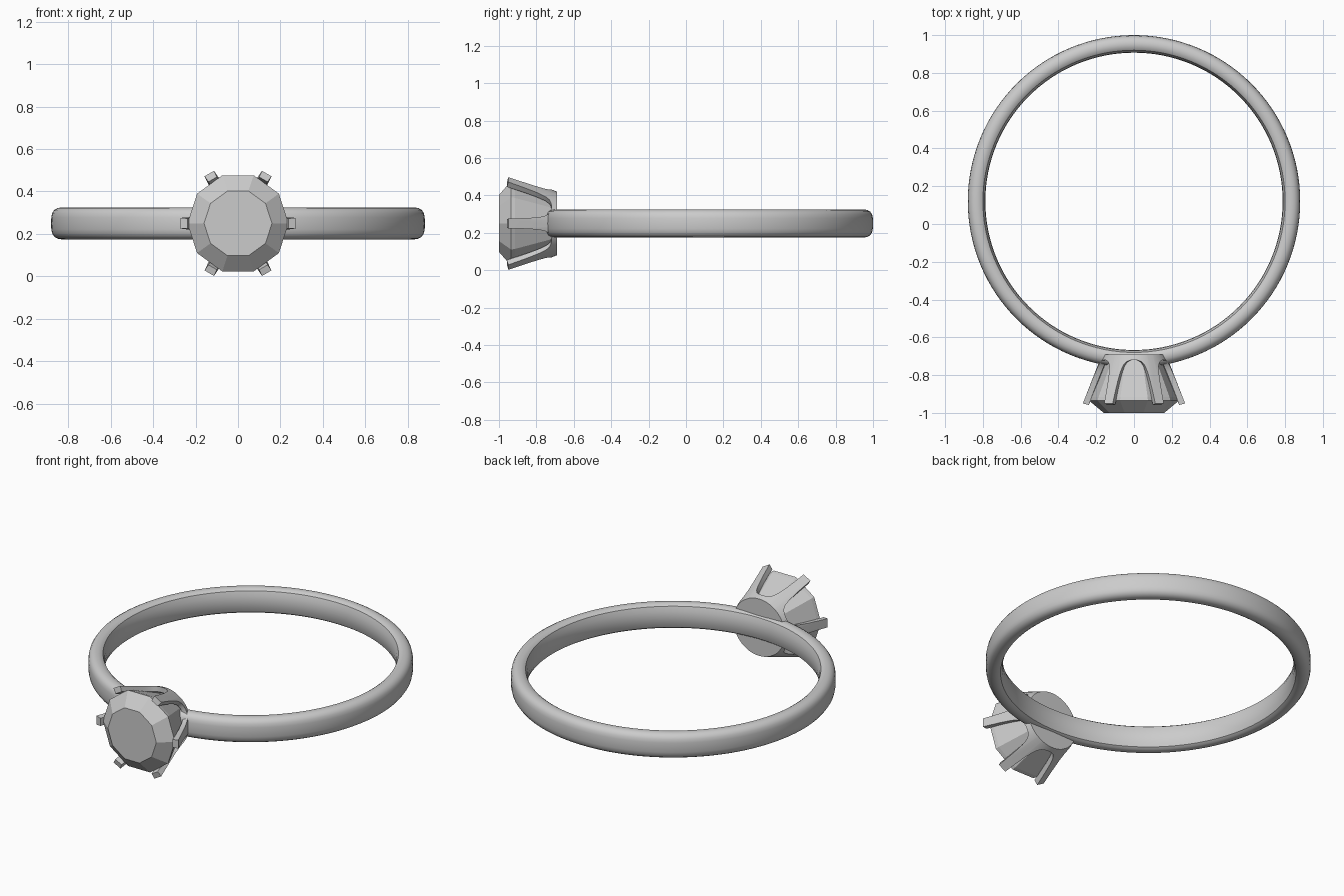
import bpy, math

if "Cube" in bpy.data.objects:
    bpy.data.objects.remove(bpy.data.objects["Cube"])

metal = bpy.data.materials.new("light grey")
metal.diffuse_color = (0.6, 0.6, 0.6, 1)
metal.use_nodes = True
metal.node_tree.nodes["Principled BSDF"].inputs["Base Color"].default_value = metal.diffuse_color


def add(name, verts, faces, smooth=None):
    me = bpy.data.meshes.new(name)
    me.from_pydata(verts, [], faces)
    me.materials.append(metal)
    ob = bpy.data.objects.new(name, me)
    bpy.context.collection.objects.link(ob)
    bpy.ops.object.select_all(action='DESELECT')
    ob.select_set(True)
    bpy.context.view_layer.objects.active = ob
    bpy.ops.object.mode_set(mode='EDIT')
    bpy.ops.mesh.select_all(action='SELECT')
    bpy.ops.mesh.normals_make_consistent(inside=False)
    bpy.ops.object.mode_set(mode='OBJECT')
    if smooth:
        bpy.ops.object.shade_smooth_by_angle(angle=math.radians(smooth))
    return ob


def loft(rings, closed=False):
    """Quads between successive rings of equal length."""
    n, m = len(rings[0]), len(rings)
    verts = [v for ring in rings for v in ring]
    faces = []
    for i in range(m if closed else m - 1):
        a, b = i * n, (i + 1) % m * n
        faces += [(a + k, a + (k + 1) % n, b + (k + 1) % n, b + k) for k in range(n)]
    return verts, faces


def front_point(r, deg, y):
    a = math.radians(deg)
    return (r * math.cos(a), y, 0.25 + r * math.sin(a))


# Band: comfort-fit D section turned around a vertical axis
half = [(0.787, 0), (0.790, 0.035), (0.800, 0.063), (0.813, 0.072), (0.832, 0.075),
        (0.850, 0.072), (0.865, 0.063), (0.875, 0.048), (0.879, 0.028), (0.880, 0)]
section = half + [(r, -z) for r, z in half[-2:0:-1]]
SEG = 128
rings = []
for i in range(SEG):
    a = 2 * math.pi * i / SEG
    rings.append([(r * math.cos(a), 0.12 + r * math.sin(a), 0.25 + z) for r, z in section])
add("band", *loft(rings, True), smooth=32)

# Stone: ten-sided table, girdle and tapering pavilion
profile = [(0.16, -1.0), (0.238, -0.935), (0.232, -0.915), (0.135, -0.70)]
verts, faces = loft([[front_point(r, 36 * k, y) for k in range(10)] for r, y in profile])
faces += [tuple(range(10)), tuple(range(30, 40))]
add("stone", verts, faces)

# Setting: flared cup whose rim dips in six arches between the prongs
BASE_Y, DEPTH = -0.69, 0.26
arch = [(5.5, 1.0), (6.3, 0.78), (7.5, 0.56), (9.5, 0.36), (12.5, 0.23),
        (17, 0.155), (23, 0.122), (30, 0.112)]
arch += [(60 - a, h) for a, h in arch[-2::-1]]
rim = [(60 * s + a, h) for s in range(6) for a, h in arch]


def wall(thick, lip=0.0):
    """Rim ring of the flared wall, pushed inward by its thickness."""
    return [front_point(0.170 + 0.102 * h - thick, a,
                        BASE_Y - DEPTH * h - (lip if h == 1 else 0)) for a, h in rim]


outer_base = [front_point(0.170, a, BASE_Y) for a, h in rim]
inner_base = [front_point(0.138, a, BASE_Y - 0.015) for a, h in rim]
verts, faces = loft([outer_base, wall(0), wall(0.032, 0.008), inner_base])
n = len(rim)
faces += [tuple(range(n)), tuple(range(3 * n, 4 * n))]
add("prong_setting", verts, faces, smooth=30)
